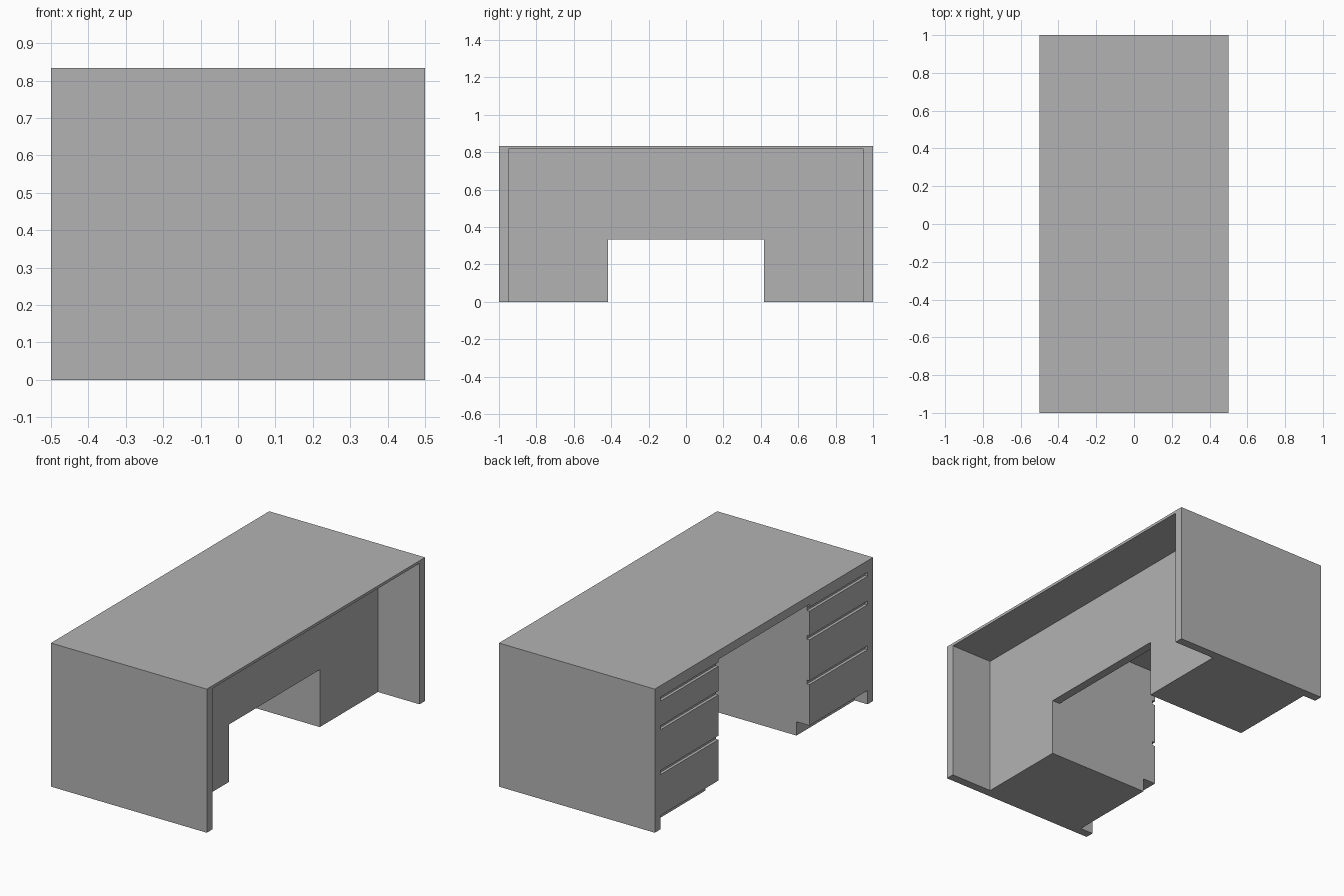
import bpy, bmesh

if "Cube" in bpy.data.objects:
    bpy.data.objects.remove(bpy.data.objects["Cube"])

# One flat grey for the whole desk
grey = bpy.data.materials.new("plain grey")
grey.diffuse_color = (0.45, 0.45, 0.45, 1)
grey.use_nodes = True
grey.node_tree.nodes["Principled BSDF"].inputs["Base Color"].default_value = grey.diffuse_color

TOP, SLAB = 0.833, 0.817      # top surface and underside of the thin worktop
BACK, FRONT = 0.233, -0.5     # modesty panel face and drawer face (x)
KNEE, INNER = 0.417, 0.95     # pedestal limits (y)


def extrude_profile(name, profile, y0, y1):
    """Extrude an x-z outline along y into a solid object."""
    bm = bmesh.new()
    face = bm.faces.new([bm.verts.new((x, y0, z)) for x, z in profile])
    ext = bmesh.ops.extrude_face_region(bm, geom=[face])
    moved = [v for v in ext["geom"] if isinstance(v, bmesh.types.BMVert)]
    bmesh.ops.translate(bm, vec=(0, y1 - y0, 0), verts=moved)
    bmesh.ops.recalc_face_normals(bm, faces=bm.faces)
    mesh = bpy.data.meshes.new(name)
    bm.to_mesh(mesh)
    bm.free()
    mesh.materials.append(grey)
    obj = bpy.data.objects.new(name, mesh)
    bpy.context.collection.objects.link(obj)
    return obj


def box(name, x0, x1, y0, y1, z0, z1):
    return extrude_profile(name, [(x0, z0), (x1, z0), (x1, z1), (x0, z1)], y0, y1)


# Worktop
box("worktop", -0.5, 0.5, -1, 1, SLAB, TOP)

# Pedestal side outline: toe kick at the bottom, finger grooves between drawers
toe_depth, toe_height, groove_depth = 0.083, 0.08, 0.017
outline = [(BACK, SLAB), (BACK, 0), (FRONT + toe_depth, 0),
           (FRONT + toe_depth, toe_height), (FRONT, toe_height)]
for low, high in ((0.317, 0.34), (0.577, 0.60), (0.743, 0.766)):
    outline += [(FRONT, low), (FRONT + groove_depth, low),
                (FRONT + groove_depth, high), (FRONT, high)]
outline.append((FRONT, SLAB))

# End panels and drawer pedestals on both sides
for side, s in (("left", -1), ("right", 1)):
    y0, y1 = sorted((s * INNER, s * 1.0))
    box(side + "_end_panel", -0.5, 0.5, y0, y1, 0, SLAB)
    y0, y1 = sorted((s * KNEE, s * INNER))
    extrude_profile(side + "_drawer_pedestal", outline, y0, y1)

# Modesty panel and thick rail over the kneehole
box("modesty_panel", BACK - 0.05, BACK, -KNEE, KNEE, 0.333, SLAB)
box("kneehole_rail", FRONT, BACK - 0.05, -KNEE, KNEE, 0.783, SLAB)
